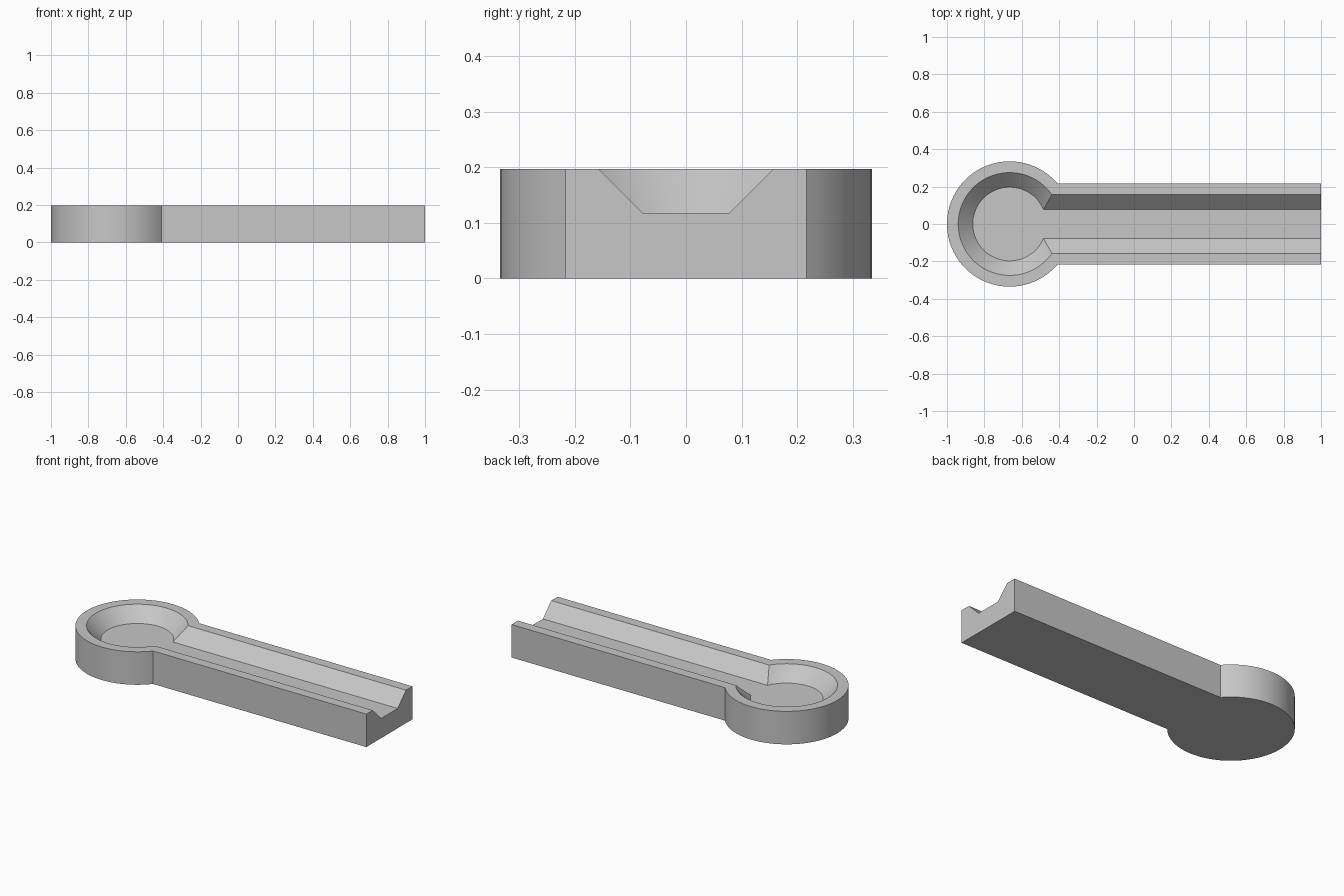
import bpy, bmesh, math

cube = bpy.data.objects.get("Cube")
if cube:
    bpy.data.objects.remove(cube, do_unlink=True)

HEAD_X = -0.665    # centre of the round head
BAR_END = 1.0      # open end of the straight bar
HEIGHT = 0.197
FLOOR = 0.118      # bottom of the pocket and channel
SEGMENTS = 72

grey = bpy.data.materials.new("light_grey")
grey.use_nodes = True
colour = (0.57, 0.57, 0.57, 1)
grey.diffuse_color = colour
grey.node_tree.nodes["Principled BSDF"].inputs["Base Color"].default_value = colour


def keyhole(bm, radius, half_width, z):
    """Open keyhole outline: along the bar, around the head and back."""
    start = math.asin(half_width / radius)
    sweep = 2 * math.pi - 2 * start
    points = [(BAR_END, -half_width)]
    for i in range(SEGMENTS + 1):
        a = -start - sweep * i / SEGMENTS
        points.append((HEAD_X + radius * math.cos(a), radius * math.sin(a)))
    points.append((BAR_END, half_width))
    return [bm.verts.new((x, y, z)) for x, y in points]


bm = bmesh.new()
base = keyhole(bm, 0.335, 0.217, 0)
top = keyhole(bm, 0.335, 0.217, HEIGHT)
rim = keyhole(bm, 0.275, 0.157, HEIGHT)
floor = keyhole(bm, 0.197, 0.078, FLOOR)
loops = [base, top, rim, floor]

# Outer wall, flat rim and sloping inner wall
for lower, upper in zip(loops, loops[1:]):
    for i in range(len(lower) - 1):
        bm.faces.new((lower[i], lower[i + 1], upper[i + 1], upper[i]))

# Underside, recessed floor and notched end of the bar
bm.faces.new(base)
bm.faces.new(floor)
bm.faces.new([l[0] for l in loops] + [l[-1] for l in reversed(loops)])
bmesh.ops.recalc_face_normals(bm, faces=bm.faces)

mesh = bpy.data.meshes.new("channelled_keyhole_tray")
bm.to_mesh(mesh)
bm.free()
mesh.materials.append(grey)
tray = bpy.data.objects.new("channelled_keyhole_tray", mesh)
bpy.context.collection.objects.link(tray)

# Smooth curved walls, crisp edges
bpy.ops.object.select_all(action="DESELECT")
tray.select_set(True)
bpy.context.view_layer.objects.active = tray
bpy.ops.object.shade_smooth_by_angle(angle=math.radians(25))
